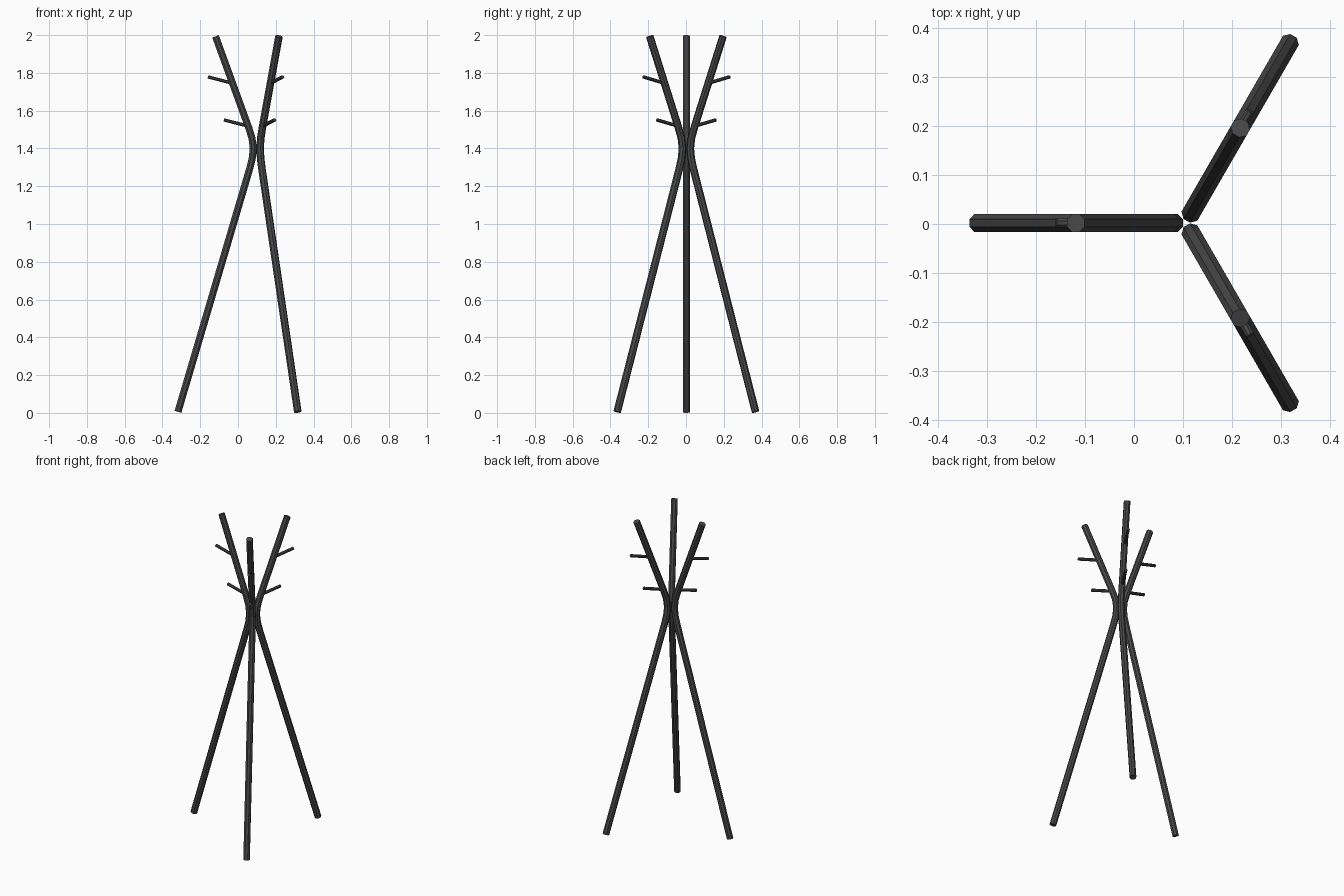
import bpy, bmesh, math
from mathutils import Vector

if "Cube" in bpy.data.objects:
    bpy.data.objects.remove(bpy.data.objects["Cube"])

AXIS = Vector((0.105, 0.002, 0.0))   # where the three poles meet
SIDES = 8

grey = bpy.data.materials.new("dark grey")
grey.diffuse_color = (0.065, 0.065, 0.065, 1.0)
grey.use_nodes = True
grey.node_tree.nodes["Principled BSDF"].inputs["Base Color"].default_value = grey.diffuse_color


def tube(name, profile, angle, radius):
    """Capped tube along (distance from axis, height) points, turned to an angle."""
    out = Vector((math.cos(angle), math.sin(angle), 0))
    side = Vector((-out.y, out.x, 0))
    pts = [AXIS + out * d + Vector((0, 0, z)) for d, z in profile]
    bm = bmesh.new()
    rings = []
    for i, p in enumerate(pts):
        a = (p - pts[i - 1]).normalized() if i else Vector()
        b = (pts[i + 1] - p).normalized() if i < len(pts) - 1 else Vector()
        normal = (a + b).normalized().cross(side)
        ring = []
        for k in range(SIDES):
            t = 2 * math.pi * (k + 0.5) / SIDES
            ring.append(bm.verts.new(p + (side * math.cos(t) + normal * math.sin(t)) * radius))
        rings.append(ring)
    for r0, r1 in zip(rings, rings[1:]):
        for k in range(SIDES):
            j = (k + 1) % SIDES
            bm.faces.new((r0[k], r0[j], r1[j], r1[k]))
    bm.faces.new(rings[0])
    bm.faces.new(rings[-1])
    bmesh.ops.recalc_face_normals(bm, faces=bm.faces)
    mesh = bpy.data.meshes.new(name)
    bm.to_mesh(mesh)
    bm.free()
    mesh.materials.append(grey)
    obj = bpy.data.objects.new(name, mesh)
    bpy.context.collection.objects.link(obj)
    return obj


# Bent pole and its two hanging pegs
pole = [(0.423, 0.0055), (0.044, 1.29), (0.030, 1.345), (0.024, 1.40),
        (0.031, 1.455), (0.050, 1.515), (0.224, 1.9935)]
low_peg = [(0.053, 1.519), (0.180, 1.551)]
high_peg = [(0.133, 1.745), (0.264, 1.779)]

for n, deg in enumerate((180, 60, -60), 1):
    ang = math.radians(deg)
    tube(f"pole_{n}", pole, ang, 0.0202)
    tube(f"lower_peg_{n}", low_peg, ang, 0.0095)
    tube(f"upper_peg_{n}", high_peg, ang, 0.0095)
